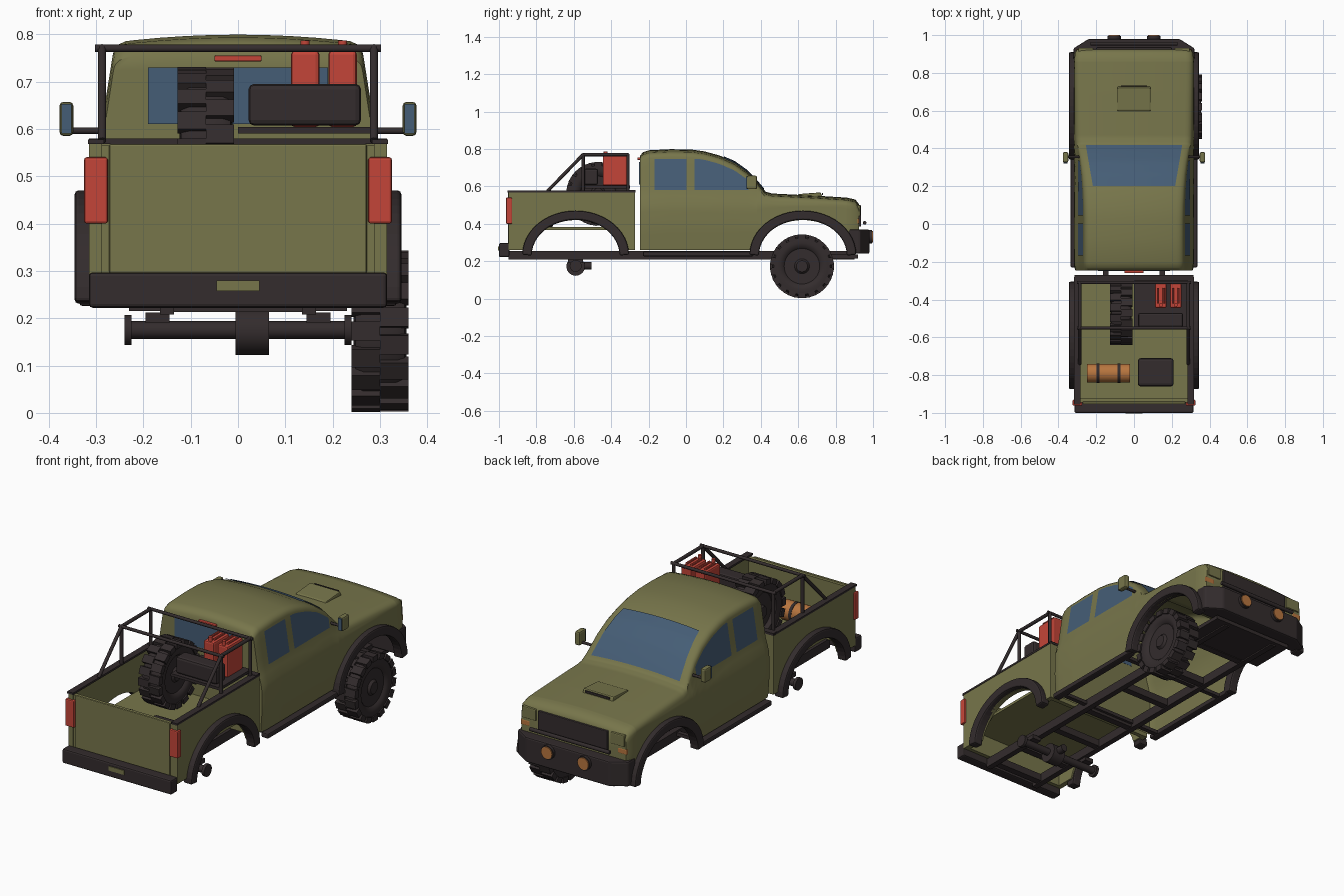
import bpy, bmesh, math
from mathutils import Vector

if "Cube" in bpy.data.objects:
    bpy.data.objects.remove(bpy.data.objects["Cube"])


def material(name, r, g, b):
    m = bpy.data.materials.new(name)
    m.use_nodes = True
    m.diffuse_color = (r, g, b, 1)
    m.node_tree.nodes["Principled BSDF"].inputs["Base Color"].default_value = (r, g, b, 1)
    return m


OLIVE = material("olive paint", .185, .18, .07)
DARK = material("dark rubber", .033, .025, .026)
RED = material("red", .55, .06, .04)
BLUE = material("blue glass", .06, .11, .18)
ORANGE = material("orange", .48, .18, .05)


def finish(name, bm, mat, bevel=0, smooth=False):
    bmesh.ops.recalc_face_normals(bm, faces=bm.faces)
    me = bpy.data.meshes.new(name)
    bm.to_mesh(me)
    bm.free()
    me.materials.append(mat)
    ob = bpy.data.objects.new(name, me)
    bpy.context.collection.objects.link(ob)
    if bevel:
        mod = ob.modifiers.new("bevel", "BEVEL")
        mod.width, mod.segments, mod.limit_method = bevel, 2, "ANGLE"
    if smooth:
        bpy.ops.object.select_all(action="DESELECT")
        ob.select_set(True)
        bpy.context.view_layer.objects.active = ob
        bpy.ops.object.shade_smooth_by_angle(angle=math.radians(40))
    return ob


def box(name, x, y, z, mat, bevel=0):
    bm = bmesh.new()
    for v in bmesh.ops.create_cube(bm, size=1)["verts"]:
        v.co = [(a + b) / 2 + c * (b - a) for (a, b), c in zip((x, y, z), v.co)]
    return finish(name, bm, mat, bevel)


def prism(name, pts, place, a, b, mat, bevel=0):
    """Extrude a flat outline from a to b; place(p, q, depth) gives the position."""
    bm = bmesh.new()
    lo, hi = ([bm.verts.new(place(p, q, d)) for p, q in pts] for d in (a, b))
    bm.faces.new(lo)
    bm.faces.new(hi)
    for i in range(len(pts)):
        bm.faces.new((lo[i - 1], lo[i], hi[i], hi[i - 1]))
    return finish(name, bm, mat, bevel)


def tube(name, p, q, r, mat=DARK, sides=10):
    p, q = Vector(p), Vector(q)
    bm = bmesh.new()
    bmesh.ops.create_cone(bm, cap_ends=True, segments=sides, radius1=r, radius2=r, depth=(q - p).length)
    rot = (q - p).to_track_quat("Z", "Y").to_matrix().to_4x4()
    rot.translation = (p + q) / 2
    bm.transform(rot)
    return finish(name, bm, mat, smooth=True)


def side(p, q, d):
    return (d, p, q)


def flat(p, q, d):
    return (p, q, d)


def lerp(table, v):
    for (a, fa), (b, fb) in zip(table, table[1:]):
        if v <= b:
            return fa + (fb - fa) * max(0, (v - a) / (b - a))
    return table[-1][1]


# Body shape: roof line along y, half width by height, end rounding
ROOF = [(-.245, .765), (-.23, .783), (-.2, .793), (-.08, .799), (.03, .797), (.1, .787), (.18, .765),
        (.26, .73), (.33, .68), (.39, .615), (.425, .572), (.46, .562), (.7, .55), (.86, .54), (.905, .53), (.925, .505)]
WIDTH = [(.26, .31), (.38, .319), (.5, .316), (.565, .295), (.76, .264), (.8, .255)]
ENDS = [(-.245, .975), (-.22, 1), (.86, 1), (.905, .985), (.925, .95)]
FRONT, REAR, R, CROWN = .625, -.59, .042, .012


def roof(y, x=0):
    z = lerp(ROOF, y)
    return z - CROWN * (x / (lerp(WIDTH, z - R) - R)) ** 2


def arch(y, c):
    u = (y - c) / .245
    return max(.26, .22 + .2 * math.sqrt(1 - u * u)) if abs(u) < 1 else .26


def section(y):
    top, low, s = lerp(ROOF, y), arch(y, FRONT), lerp(ENDS, y)
    zs = [low + (top - R - low) * i / 12 for i in range(13)]
    half = [(lerp(WIDTH, z), z) for z in zs]
    w = half[-1][0]
    half += [(w - R * (1 - math.cos(a)), top - R + (R - CROWN) * math.sin(a)) for a in (.4, .8, 1.2, math.pi / 2)]
    half += [((w - R) * k, top - CROWN * k * k) for k in (.75, .5, .25)]
    full = half + [(0, top)] + [(-x, z) for x, z in reversed(half)]
    return [(x * s, y, z) for x, z in full]


# Cab and bonnet, one open-bottomed shell
bm = bmesh.new()
ys = {y for y, _ in ROOF} | {FRONT - .245 * math.cos(math.pi * i / 28) for i in range(29)}
ys |= {.38 - .001, .87 + .001}
rings = [[bm.verts.new(p) for p in section(y)] for y in sorted(ys)]
for a, b in zip(rings, rings[1:]):
    for i in range(len(a) - 1):
        bm.faces.new((a[i], a[i + 1], b[i + 1], b[i]))
bm.faces.new(rings[0])
bm.faces.new(rings[-1])
finish("cab_and_bonnet", bm, OLIVE, smooth=True)


def patch(name, f, mat, n=14):
    """Thin panel following the body; f maps (u, v) in 0..1 to a point."""
    bm = bmesh.new()
    g = [[bm.verts.new(f(i / n, j / n)) for j in range(n + 1)] for i in range(n + 1)]
    for i in range(n):
        for j in range(n):
            bm.faces.new((g[i][j], g[i + 1][j], g[i + 1][j + 1], g[i][j + 1]))
    return finish(name, bm, mat, smooth=True)


# Windows
def windscreen(u, v):
    y = .2 + .215 * v
    x = (2 * u - 1) * (.218 + .037 * v)
    return (x, y + .002, roof(y, x) + .005)


patch("windscreen", windscreen, BLUE)
box("rear_window", (-.19, .19), (-.25, -.244), (.61, .73), BLUE)
box("high_brake_light", (-.05, .05), (-.26, -.24), (.742, .755), RED, .003)
for s, tag in ((1, "left"), (-1, "right")):
    for part, y0, y1 in (("rear", -.168, .003), ("front", .045, .335)):
        def glass(u, v):
            y = y0 + (y1 - y0) * u
            z = .582 + (min(.747, roof(y) - .045) - .582) * v
            return (s * (lerp(WIDTH, z) + .003), y, z)
        patch(f"{tag}_{part}_window", glass, BLUE)

# Bonnet scoop, grille and nose
prism("bonnet_scoop", [(.59, .54), (.6, .559), (.72, .568), (.73, .54)], side, -.088, .088, OLIVE, .006)
box("scoop_mouth", (-.07, .07), (.728, .733), (.553, .564), DARK)
box("grille", (-.2, .2), (.92, .936), (.385, .5), DARK, .004)
prism("front_bumper", [(-.32, .87), (-.32, .93), (-.24, .98), (.24, .98), (.32, .93), (.32, .87)],
      flat, .24, .37, DARK, .008)
tube("bumper_bar", (-.23, .955, .405), (.23, .955, .405), .01)
box("skid_plate", (-.23, .23), (.68, .92), (.215, .235), DARK)

# Bed
box("bed_floor", (-.29, .29), (-.94, -.275), (.368, .382), OLIVE)
box("bed_front_wall", (-.3, .3), (-.295, -.272), (.26, .57), OLIVE)
box("tailgate_frame", (-.305, .305), (-.945, -.925), (.26, .565), OLIVE)
box("tailgate", (-.272, .272), (-.953, -.94), (.295, .568), OLIVE, .004)
box("bed_front_rail", (-.315, .315), (-.302, -.27), (.568, .58), DARK)
box("rear_bumper", (-.315, .315), (-1, -.945), (.222, .297), DARK, .008)
box("number_plate", (-.045, .045), (-1.004, -.99), (.257, .28), OLIVE)

# Paired body parts
for s, tag in ((1, "left"), (-1, "right")):
    def paired(name, x0, x1, y, z, mat, bevel=0):
        return box(f"{tag}_{name}", sorted((s * x0, s * x1)), y, z, mat, bevel)
    curve = [(REAR + .245 * math.cos(math.pi * i / 28), 0) for i in range(29)]
    wall = [(-.95, .26)] + [(y, arch(y, REAR)) for y, _ in reversed(curve)]
    wall += [(-.272, .26), (-.272, .572), (-.95, .572)]
    prism(f"{tag}_bed_side", wall, side, s * .287, s * .315, OLIVE, .004)
    for part, c in (("front", FRONT), ("rear", REAR)):
        a = [math.pi * i / 24 for i in range(25)]
        ring = [(c + .285 * math.cos(t), .235 + .235 * math.sin(t)) for t in a]
        ring += [(c + .235 * math.cos(t), .23 + .192 * math.sin(t)) for t in reversed(a)]
        prism(f"{tag}_{part}_flare", ring, side, s * .295, s * .345, DARK, .008)
    paired("tail_light", .275, .325, (-.962, -.93), (.4, .54), RED, .005)
    paired("bed_rail", .283, .317, (-.955, -.28), (.568, .578), DARK)
    paired("running_board", .295, .335, (-.23, .36), (.226, .252), DARK, .006)
    paired("frame_rail", .135, .165, (-.95, .9), (.208, .255), DARK)
    paired("axle_mount", .145, .195, (-.63, -.55), (.19, .212), DARK)
    paired("headlight", .215, .295, (.9, .932), (.44, .5), OLIVE, .005)
    paired("indicator", .255, .307, (.885, .926), (.4, .428), ORANGE, .004)
    paired("mirror", .348, .377, (.325, .38), (.585, .657), OLIVE, .008)
    paired("mirror_glass", .352, .373, (.32, .326), (.59, .652), BLUE)
    tube(f"{tag}_mirror_arm", (s * .28, .355, .596), (s * .355, .355, .596), .007)
    tube(f"{tag}_fog_lamp_rim", (s * .105, .97, .33), (s * .105, .995, .33), .036, DARK, 20)
    tube(f"{tag}_fog_lamp", (s * .105, .97, .33), (s * .105, 1, .33), .031, ORANGE, 20)
    # Roll cage side
    x = s * .287
    for i, (a, b) in enumerate((((-.74, .575), (-.55, .77)), ((-.55, .77), (-.31, .77)),
                                ((-.31, .77), (-.31, .575)), ((-.55, .77), (-.55, .575)))):
        tube(f"{tag}_cage_bar_{i}", (x, *a), (x, *b), .009)
    tube(f"{tag}_axle_flange", (s * .225, REAR, .175), (s * .24, REAR, .175), .032, DARK, 16)

for y in (-.55, -.31):
    tube("cage_cross_bar", (-.302, y, .77), (.302, y, .77), .008)

# Ladder frame and rear axle
for y in (-.9, -.7, -.45, -.2, .08, .36, .66):
    box("cross_member", (-.15, .15), (y - .018, y + .018), (.213, .25), DARK)
for y in (-.18, .3):
    box("board_bracket", (-.32, .32), (y - .012, y + .012), (.228, .246), DARK)
tube("rear_axle", (-.235, REAR, .175), (.235, REAR, .175), .019)
tube("differential", (-.005, REAR, .172), (.065, REAR, .172), .05, DARK, 16)
tube("pinion", (.03, REAR, .175), (.03, -.505, .175), .02)


# Wheels: lathed tyre with staggered tread blocks
def wheel(name, cx, cy, cz):
    prof = [(-.05, 0), (-.05, .03), (-.035, .035), (-.03, .095), (-.05, .105), (-.056, .125), (-.052, .15),
            (-.035, .16), (.035, .16), (.052, .15), (.056, .125), (.05, .105), (.04, .095), (.04, .04), (.052, .03), (.052, 0)]
    bm = bmesh.new()
    vs = [bm.verts.new((x, r, 0)) for x, r in prof]
    es = [bm.edges.new(p) for p in zip(vs, vs[1:])]
    bmesh.ops.spin(bm, geom=vs + es, axis=(1, 0, 0), cent=(0, 0, 0), angle=math.tau, steps=36)
    bmesh.ops.remove_doubles(bm, verts=bm.verts, dist=.0005)
    for i in range(36):
        a = math.tau * i / 36
        x0, x1 = (-.06, 0) if i % 2 else (0, .06)
        for v in bmesh.ops.create_cube(bm, size=1)["verts"]:
            x, t, r = (x0 + x1) / 2 + v.co.x * .06, v.co.y * .04, .156 + v.co.z * .028
            v.co = (x, r * math.sin(a) + t * math.cos(a), r * math.cos(a) - t * math.sin(a))
    bmesh.ops.translate(bm, verts=bm.verts, vec=(cx, cy, cz))
    finish(name, bm, DARK, smooth=True)


wheel("front_wheel", .3, .62, .173)
wheel("spare_wheel", -.068, -.47, .56)

# Cargo
box("cargo_shelf", (0, .285), (-.555, -.3), (.59, .604), DARK)
box("tool_case", (.022, .26), (-.548, -.47), (.607, .695), DARK, .012)
for x in (.112, .191):
    box("fuel_can", (x, x + .06), (-.445, -.315), (.604, .765), RED, .008)
    for k in (.015, .045):
        tube("can_handle", (x + k, -.42, .772), (x + k, -.34, .772), .006, RED, 8)
    tube("can_cap", (x + .03, -.43, .76), (x + .03, -.43, .787), .01, RED)
box("storage_box", (.02, .21), (-.86, -.71), (.38, .46), DARK, .015)
tube("bed_roll", (-.25, -.79, .43), (-.02, -.79, .43), .05, ORANGE, 20)
for x in (-.19, -.08):
    tube("roll_strap", (x - .008, -.79, .43), (x + .008, -.79, .43), .052, DARK, 20)
